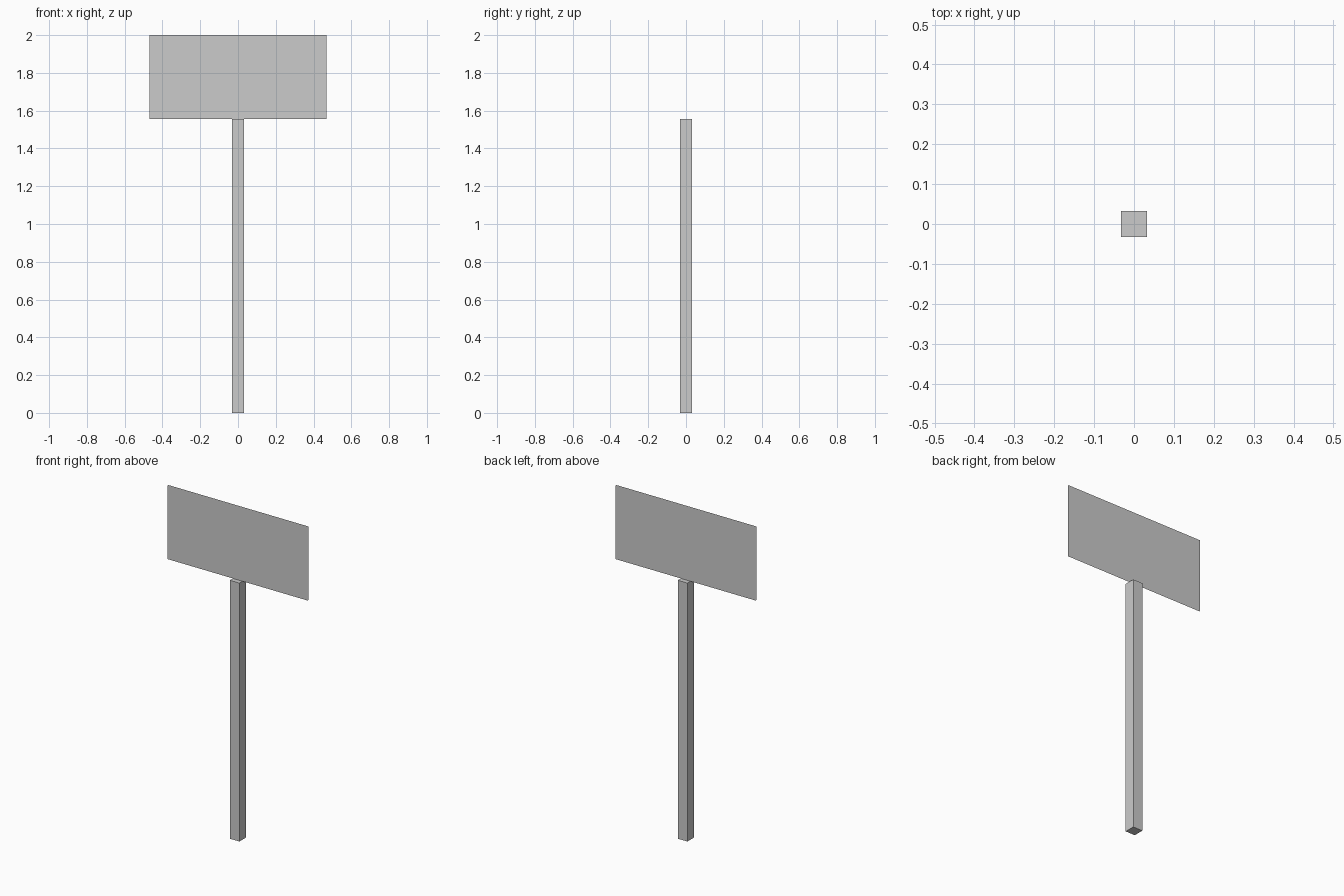
import bpy, bmesh
from math import pi
from mathutils import Matrix

if "Cube" in bpy.data.objects:
    bpy.data.objects.remove(bpy.data.objects["Cube"])

POST_W, POST_H = 0.064, 1.556
SIGN_W, SIGN_TOP = 0.936, 2.0
GAP = 0.003  # half the distance between the two sign faces


def add_object(name, bm):
    mesh = bpy.data.meshes.new(name)
    bm.to_mesh(mesh)
    bm.free()
    obj = bpy.data.objects.new(name, mesh)
    bpy.context.collection.objects.link(obj)
    return obj


# Square post
bm = bmesh.new()
bmesh.ops.create_cube(bm, size=1, matrix=Matrix.Translation((0, 0, POST_H / 2))
                      @ Matrix.Diagonal((POST_W, POST_W, POST_H, 1)))
add_object("post", bm)

# Sign panel: paper-thin front and back sheets facing outward
bm = bmesh.new()
for turn in (0, pi):
    place = (Matrix.Translation((0, 0, (POST_H + SIGN_TOP) / 2))
             @ Matrix.Rotation(turn, 4, 'Z')
             @ Matrix.Translation((0, -GAP, 0))
             @ Matrix.Rotation(pi / 2, 4, 'X')
             @ Matrix.Diagonal((SIGN_W, SIGN_TOP - POST_H, 1, 1)))
    bmesh.ops.create_grid(bm, x_segments=1, y_segments=1, size=0.5, matrix=place)
add_object("sign_panel", bm)
